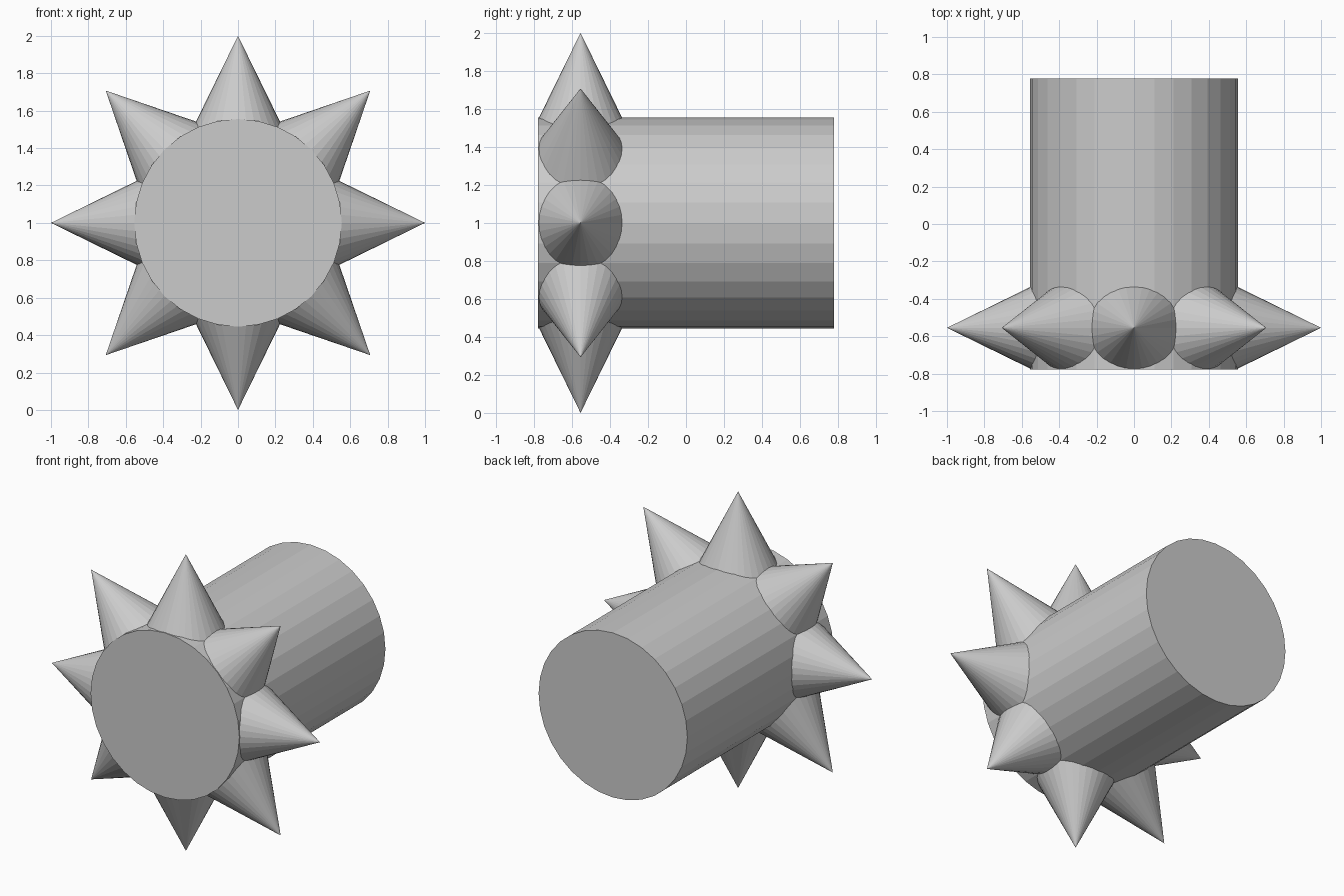
import bpy, bmesh, math
from mathutils import Matrix, Vector

if "Cube" in bpy.data.objects:
    bpy.data.objects.remove(bpy.data.objects["Cube"])

BODY_R, HALF_LEN = 0.555, 0.778
SPIKE_Y, TIP, BASE, SLOPE = -0.555, 1.0, 0.5, 0.49
CENTRE = Vector((0, 0, 1))


def make_object(name, bm):
    bmesh.ops.recalc_face_normals(bm, faces=bm.faces)
    mesh = bpy.data.meshes.new(name)
    bm.to_mesh(mesh)
    bm.free()
    obj = bpy.data.objects.new(name, mesh)
    bpy.context.collection.objects.link(obj)
    obj.location = CENTRE
    return obj


# Main barrel lying along y
bm = bmesh.new()
bmesh.ops.create_cone(bm, cap_ends=True, segments=32, radius1=BODY_R,
                      radius2=BODY_R, depth=2 * HALF_LEN,
                      matrix=Matrix.Rotation(math.pi / 2, 4, 'X'))
make_object("barrel", bm)

# Ring of eight conical spikes near the front end
for i in range(8):
    bm = bmesh.new()
    depth = TIP - BASE
    place = (Matrix.Rotation(i * math.pi / 4, 4, 'Y')
             @ Matrix.Translation((0, SPIKE_Y, BASE + depth / 2)))
    bmesh.ops.create_cone(bm, cap_ends=True, segments=32,
                          radius1=SLOPE * depth, radius2=0, depth=depth,
                          matrix=place)
    # Trim the buried base so it stays behind the flat front face
    cut = bmesh.ops.bisect_plane(
        bm, geom=bm.verts[:] + bm.edges[:] + bm.faces[:],
        plane_co=(0, -HALF_LEN + 0.002, 0), plane_no=(0, -1, 0),
        clear_outer=True)
    edges = [e for e in bm.edges if e.is_boundary]
    if edges:
        bmesh.ops.holes_fill(bm, edges=edges, sides=0)
    make_object(f"spike_{i + 1}", bm)
